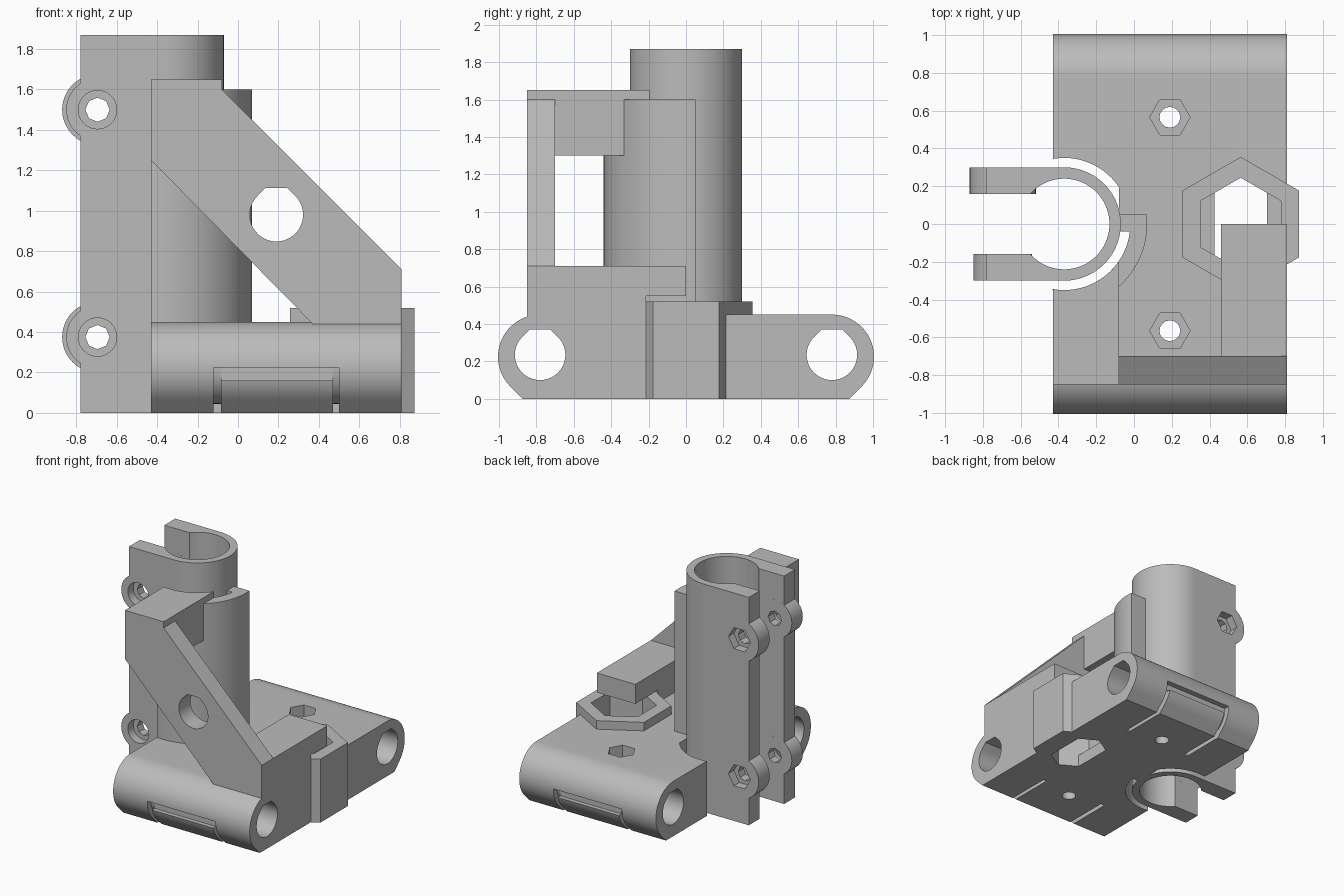
import bpy, bmesh
from math import cos, sin, radians, asin, acos, degrees

cube = bpy.data.objects.get("Cube")
if cube:
    bpy.data.objects.remove(cube, do_unlink=True)

GREY = (0.5, 0.5, 0.5, 1)
mat = bpy.data.materials.new("plain grey")
mat.use_nodes = True
mat.diffuse_color = GREY
mat.node_tree.nodes["Principled BSDF"].inputs["Base Color"].default_value = GREY


def arc(cx, cy, r, a, b, n=32):
    """Points on an arc from angle a to b in degrees."""
    return [(cx + r * cos(radians(a + (b - a) * i / n)),
             cy + r * sin(radians(a + (b - a) * i / n))) for i in range(n + 1)]


def ring(cx, cy, r, n=48, turn=0):
    return arc(cx, cy, r, turn, turn + 360, n)[:-1]


def rect(a, b, c, d):
    return [(a, c), (b, c), (b, d), (a, d)]


def flat_top_hole(cx, cy, r):
    """Printable round hole: 45 degree shoulders and a flat roof."""
    t = r * 0.414
    return arc(cx, cy, r, 135, 405) + [(cx + t, cy + r), (cx - t, cy + r)]


def prism(name, pts, axis, lo, hi):
    """Extrude a 2D profile along an axis between lo and hi."""
    place = {"x": lambda p, h: (h, p[0], p[1]),
             "y": lambda p, h: (p[0], h, p[1]),
             "z": lambda p, h: (p[0], p[1], h)}[axis]
    bm = bmesh.new()
    bottom = [bm.verts.new(place(p, lo)) for p in pts]
    top = [bm.verts.new(place(p, hi)) for p in pts]
    bm.faces.new(bottom)
    bm.faces.new(top)
    n = len(pts)
    for i in range(n):
        j = (i + 1) % n
        bm.faces.new((bottom[i], bottom[j], top[j], top[i]))
    bmesh.ops.recalc_face_normals(bm, faces=bm.faces)
    me = bpy.data.meshes.new(name)
    bm.to_mesh(me)
    bm.free()
    me.materials.append(mat)
    ob = bpy.data.objects.new(name, me)
    bpy.context.collection.objects.link(ob)
    return ob


def combine(ob, pts, axis, lo, hi, op="DIFFERENCE"):
    """Cut or add a prism and bake the result."""
    tool = prism("tool", pts, axis, lo, hi)
    mod = ob.modifiers.new("shape", "BOOLEAN")
    mod.operation, mod.solver, mod.object = op, "EXACT", tool
    bpy.context.view_layer.objects.active = ob
    bpy.ops.object.modifier_apply(modifier=mod.name)
    me = tool.data
    bpy.data.objects.remove(tool, do_unlink=True)
    bpy.data.meshes.remove(me)


TX = -0.37                       # tube axis
NX = 0.565                       # nut axis
INNER_HEX = ring(NX, 0, 0.245, 6, 30)
OUTER_HEX = ring(NX, 0, 0.355, 6, 30)

# Carriage base with rounded ends
end = arc(0.78, 0.225, 0.225, 90, -45) + [(0.873, 0)]
base = prism("carriage_base", end + [(-y, z) for y, z in reversed(end)], "x", -0.43, 0.81)
combine(base, OUTER_HEX, "z", 0, 0.52, "UNION")

# Clearance around the tube, left solid where the tube joins
a0 = degrees(acos(0.29 / 0.35))
notch = arc(TX, 0, 0.35, a0, 360 - degrees(asin(0.04 / 0.35)), 64) + [(-0.08, -0.04)]
combine(base, notch, "z", -0.1, 0.6)

# Nut trap with a narrower opening below
combine(base, INNER_HEX, "z", 0.1, 0.6)
edge = 0.245 - 0.14 * 0.577
combine(base, [(NX - 0.14, -edge), (NX, -0.245), (NX + 0.14, -edge),
               (NX + 0.14, edge), (NX, 0.245), (NX - 0.14, edge)], "z", -0.1, 0.2)

for s in (-1, 1):
    # Rod bores
    combine(base, flat_top_hole(s * 0.78, 0.235, 0.135), "x", -0.6, 1)
    # Bolt holes with hexagon pockets
    combine(base, ring(0.19, s * 0.565, 0.107, 6), "z", 0.3, 0.6)
    combine(base, ring(0.19, s * 0.565, 0.055, 16), "z", -0.1, 0.4)
    # U-shaped slit around a flexible panel in each end
    groove = [(1.05, 0.225), (1.05, -0.05), (0.5, -0.05), (0.5, 0.045)]
    groove += arc(0.78, 0.225, 0.18, -90, 0, 16)
    groove = [(s * y, z) for y, z in groove]
    for x0, x1 in ((-0.12, -0.085), (0.47, 0.5)):
        combine(base, groove, "x", x0, x1)
    combine(base, rect(s * 0.96, s * 1.05, 0.16, 0.225), "x", -0.12, 0.5)

# Split tube with clamp arms
a1 = degrees(acos(-0.18 / 0.24))
profile = arc(TX, 0, 0.3, -90, 90, 48) + [(-0.78, 0.3), (-0.78, 0.158)]
profile += arc(TX, 0, 0.24, a1, -a1, 64) + [(-0.78, -0.158), (-0.78, -0.3)]
clamp = prism("clamp_tube", profile, "z", 0, 1.87)

# Screw lugs, counterbored in front and with nut pockets behind
for z in (0.375, 1.5):
    combine(clamp, ring(-0.695, z, 0.175), "y", 0.158, 0.3, "UNION")
    combine(clamp, ring(-0.695, z, 0.155), "y", -0.3, -0.158, "UNION")
    combine(clamp, ring(-0.695, z, 0.06, 8), "y", -0.5, 0.5)
    combine(clamp, ring(-0.695, z, 0.095, 32), "y", -0.4, -0.23)
    combine(clamp, ring(-0.695, z, 0.1, 6), "y", 0.23, 0.4)

# Curved wall wrapping the tube, joined by a web
wall = arc(TX, 0, 0.44, degrees(asin(0.05 / 0.44)), -97.8, 48)
wall += arc(TX, 0, 0.35, -99.9, -degrees(asin(0.04 / 0.35)), 48)
wall += [(-0.09, -0.04), (-0.09, 0.05)]
curved_wall = prism("curved_wall", wall, "z", 0.4, 1.6)

# Diagonal front brace with a round window
brace = prism("diagonal_brace", [(-0.43, 1.65), (-0.08, 1.65), (-0.08, 1.6), (0.81, 0.71),
                                 (0.81, 0.43), (0.38, 0.43), (-0.43, 1.25)], "y", -0.85, -0.7)
combine(brace, flat_top_hole(0.19, 0.98, 0.132), "y", -1, -0.5)

# Upper beam from the brace to the wall
beam = prism("upper_beam", rect(-0.43, -0.08, -0.71, -0.1), "z", 1.3, 1.65)
combine(beam, ring(TX, 0, 0.35, 96), "z", 1, 2)

# Side block overhanging the nut trap
block = prism("side_block", rect(0.46, 0.81, -0.85, 0), "z", 0.43, 0.71)
combine(block, OUTER_HEX, "z", 0.3, 0.55)
combine(block, rect(0.4, 0.9, -0.2, 0.1), "z", 0.3, 0.55)

# Smooth the round surfaces, keep edges sharp
bpy.ops.object.select_all(action="DESELECT")
for ob in (base, clamp, curved_wall, brace, beam, block):
    ob.select_set(True)
bpy.context.view_layer.objects.active = base
bpy.ops.object.shade_smooth_by_angle(angle=radians(30))
